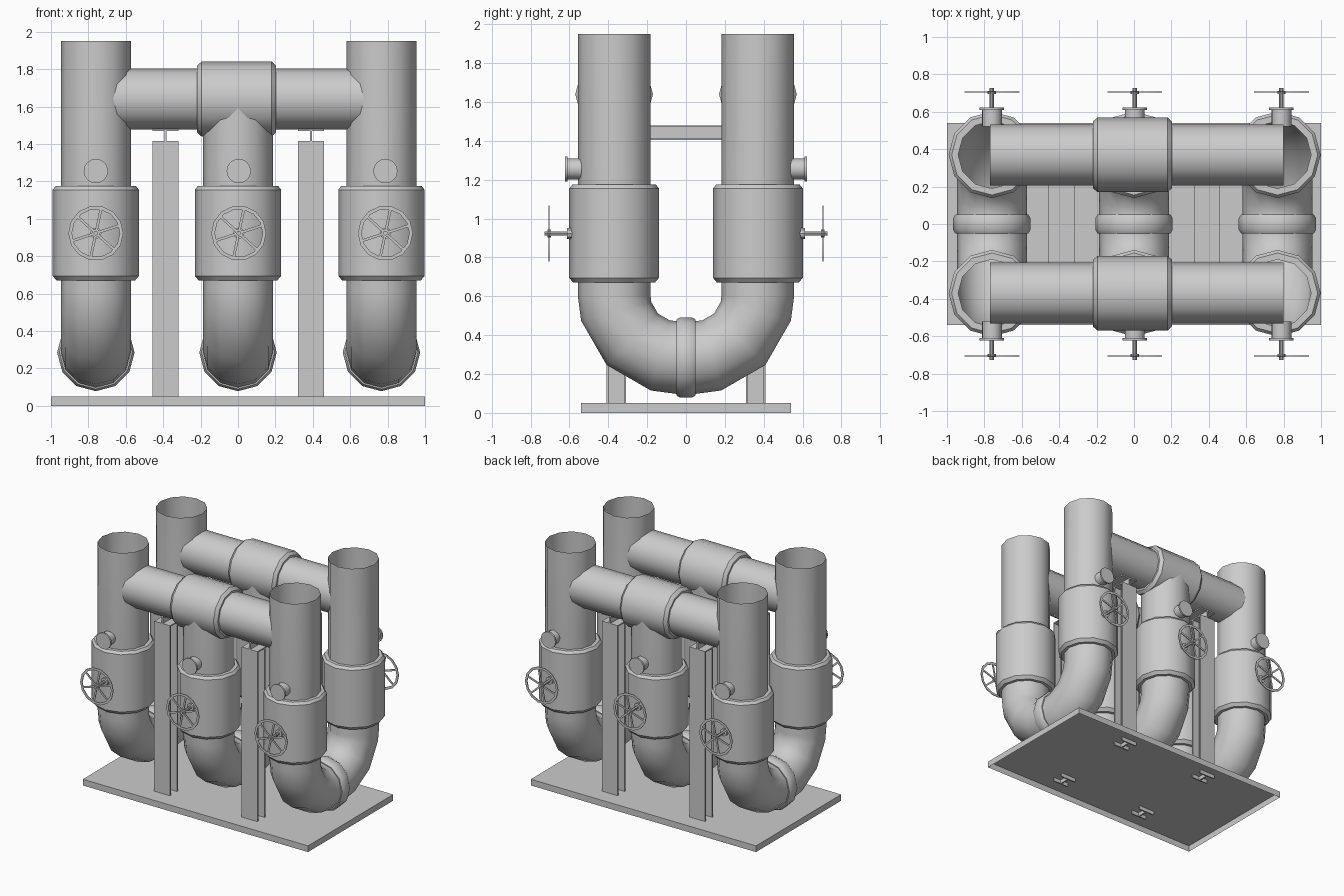
import bpy, bmesh
from math import sin, cos, radians, pi, tau
from mathutils import Matrix, Vector

if "Cube" in bpy.data.objects:
    bpy.data.objects.remove(bpy.data.objects["Cube"])

PIPE_X = (-0.76, 0.0, 0.767)
FIT_X = (-0.76, 0.004, 0.788)
BEAM_X = (-0.387, 0.39)
PY = 0.37        # pipe centre line distance from middle
R = 0.187        # pipe radius


def finish(name, bm, smooth=True):
    bmesh.ops.recalc_face_normals(bm, faces=bm.faces)
    mesh = bpy.data.meshes.new(name)
    bm.to_mesh(mesh)
    bm.free()
    ob = bpy.data.objects.new(name, mesh)
    bpy.context.collection.objects.link(ob)
    if smooth:
        bpy.ops.object.select_all(action='DESELECT')
        bpy.context.view_layer.objects.active = ob
        ob.select_set(True)
        bpy.ops.object.shade_smooth_by_angle(angle=radians(35))
    return ob


def skin(bm, rings):
    rows = [[bm.verts.new(p) for p in ring] for ring in rings]
    n = len(rows[0])
    for a, b in zip(rows, rows[1:]):
        for i in range(n):
            bm.faces.new((a[i], a[(i + 1) % n], b[(i + 1) % n], b[i]))
    return rows


def lathe(bm, profile, loc, axis='Z', n=12, caps=False):
    """Spin (radius, height) points round an axis through loc."""
    def put(r, h, t):
        u, v = r * cos(t), r * sin(t)
        p = {'X': (h, u, v), 'Y': (u, h, v), 'Z': (u, v, h)}[axis]
        return Vector(p) + Vector(loc)
    rows = skin(bm, [[put(r, h, tau * i / n) for i in range(n)] for r, h in profile])
    if caps:
        bm.faces.new(rows[0])
        bm.faces.new(rows[-1])


def box(bm, lo, hi, matrix=Matrix()):
    lo, hi = Vector(lo), Vector(hi)
    m = matrix @ Matrix.Translation((lo + hi) / 2) @ Matrix.Diagonal((*(hi - lo), 1))
    return bmesh.ops.create_cube(bm, size=1, matrix=m)['verts']


# base plate, open underneath
bm = bmesh.new()
box(bm, (-1, -0.54, 0), (1, 0.54, 0.05))
bm.faces.ensure_lookup_table()
bottom = min(bm.faces, key=lambda f: f.calc_center_median().z)
bmesh.ops.delete(bm, geom=[bottom], context='FACES_ONLY')
finish("base_plate", bm, False)

# U-shaped pipes with clamp rings
for x, top in zip(PIPE_X, (1.95, 1.64, 1.95)):
    bm = bmesh.new()
    path = [(-PY, top, 0)]
    for deg in (0, 15, 45, 75, 90):
        a = radians(deg)
        path.append((-0.05 - 0.32 * cos(a), 0.605 - 0.32 * sin(a), a))
    half = []
    for y, z, a in path:
        half.append([(x + R * sin(tau * i / 12),
                      y - cos(a) * R * cos(tau * i / 12),
                      z - sin(a) * R * cos(tau * i / 12)) for i in range(12)])
    other = [[(px, -py, pz) for px, py, pz in ring] for ring in reversed(half)]
    skin(bm, half + other)
    finish("u_pipe", bm)

    bm = bmesh.new()
    lathe(bm, [(0.183, -0.05), (0.195, -0.05), (0.207, -0.03),
               (0.207, 0.03), (0.195, 0.05), (0.183, 0.05)], (x, 0, 0.285), 'Y')
    finish("clamp_ring", bm)

for s in (-1, 1):
    y = s * PY
    # valve bodies around the vertical pipes
    for x in PIPE_X:
        bm = bmesh.new()
        lathe(bm, [(0.18, 0.67), (0.21, 0.67), (0.231, 0.695),
                   (0.231, 1.155), (0.215, 1.175), (0.18, 1.175)], (x, y, 0))
        finish("valve_body", bm)

    # header pipe and its tee
    bm = bmesh.new()
    lathe(bm, [(0.163, -0.77), (0.163, 0.8)], (0, y, 1.64), 'X')
    finish("header_pipe", bm)
    bm = bmesh.new()
    lathe(bm, [(0.155, -0.22), (0.178, -0.22), (0.2, -0.195),
               (0.2, 0.18), (0.178, 0.203), (0.155, 0.203)], (0, y, 1.64), 'X')
    finish("tee_collar", bm)

    for x in FIT_X:
        # flanged stub
        bm = bmesh.new()
        lathe(bm, [(0.053, s * 0.52), (0.053, s * 0.61), (0.065, s * 0.61),
                   (0.065, s * 0.623)], (x, 0, 1.255), 'Y', 16, True)
        finish("flanged_stub", bm)

        # valve stem
        bm = bmesh.new()
        lathe(bm, [(0.03, s * 0.58), (0.03, s * 0.613), (0.012, s * 0.613),
                   (0.012, s * 0.695), (0.022, s * 0.695), (0.022, s * 0.712),
                   (0.012, s * 0.712), (0.012, s * 0.728)], (x, 0, 0.923), 'Y', 10, True)
        finish("valve_stem", bm)

        # handwheel: rim and six spokes
        bm = bmesh.new()
        a, b = s * 0.702, s * 0.708
        lathe(bm, [(0.147, a), (0.147, b), (0.128, b), (0.128, a), (0.147, a)],
              (x, 0, 0.923), 'Y', 14)
        bmesh.ops.remove_doubles(bm, verts=bm.verts, dist=1e-5)
        for i in range(6):
            m = (Matrix.Translation((x, s * 0.705, 0.923))
                 @ Matrix.Rotation(radians(12 + 60 * i), 4, 'Y'))
            box(bm, (-0.007, -0.003, 0.015), (0.007, 0.003, 0.132), m)
        finish("handwheel", bm)

# I-beam supports
for x in BEAM_X:
    for s in (-1, 1):
        bm = bmesh.new()
        y = s * 0.36
        for lo, hi in (((-0.07, -0.05), (0.07, -0.04)), ((-0.07, 0.04), (0.07, 0.05)),
                       ((-0.006, -0.04), (0.006, 0.04))):
            box(bm, (x + lo[0], y + lo[1], 0.02), (x + hi[0], y + hi[1], 1.41))
        finish("support_post", bm, False)
    bm = bmesh.new()
    for w, z0, z1 in ((0.07, 1.405, 1.415), (0.006, 1.415, 1.47), (0.07, 1.47, 1.48)):
        box(bm, (x - w, -0.41, z0), (x + w, 0.41, z1))
    finish("cross_beam", bm, False)
